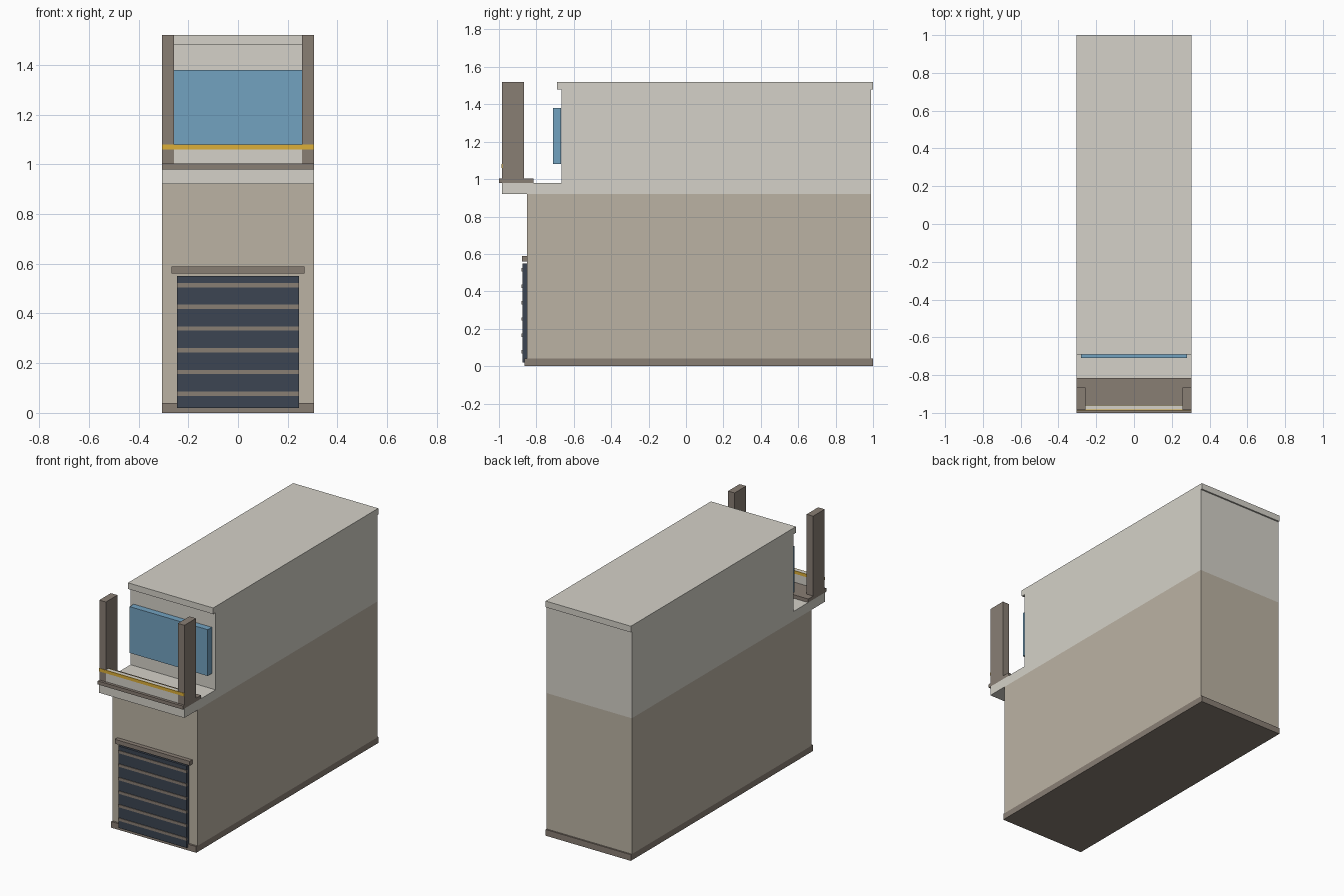
import bpy, bmesh

if "Cube" in bpy.data.objects:
    bpy.data.objects.remove(bpy.data.objects["Cube"])


def material(name, color):
    m = bpy.data.materials.new(name)
    m.diffuse_color = (*color, 1)
    m.use_nodes = True
    m.node_tree.nodes["Principled BSDF"].inputs["Base Color"].default_value = m.diffuse_color
    return m


CREAM = material("cream_plaster", (0.66, 0.64, 0.58))
TAN = material("tan_wall", (0.50, 0.45, 0.37))
BROWN = material("brown_trim", (0.25, 0.21, 0.175))
DARK = material("dark_shutter", (0.045, 0.06, 0.085))
BLUE = material("blue_glass", (0.17, 0.36, 0.53))
YELLOW = material("yellow_band", (0.72, 0.43, 0.04))


def mesh_object(name, bm, mat):
    bmesh.ops.recalc_face_normals(bm, faces=bm.faces[:])
    me = bpy.data.meshes.new(name)
    bm.to_mesh(me)
    bm.free()
    me.materials.append(mat)
    ob = bpy.data.objects.new(name, me)
    bpy.context.collection.objects.link(ob)
    return ob


def box(name, x, y, z, mat):
    """Box spanning the given (min, max) ranges."""
    bm = bmesh.new()
    bmesh.ops.create_cube(bm, size=1)
    for v in bm.verts:
        v.co = [r[0] if c < 0 else r[1] for c, r in zip(v.co, (x, y, z))]
    return mesh_object(name, bm, mat)


def side_profile(name, half_width, points, mat):
    """Extrude a (y, z) outline across x."""
    bm = bmesh.new()
    face = bm.faces.new([bm.verts.new((-half_width, y, z)) for y, z in points])
    ext = bmesh.ops.extrude_face_region(bm, geom=[face])
    moved = [g for g in ext["geom"] if isinstance(g, bmesh.types.BMVert)]
    bmesh.ops.translate(bm, verts=moved, vec=(2 * half_width, 0, 0))
    return mesh_object(name, bm, mat)


W = 0.305
FULL = (-W, W)

# Ground floor with plinth
box("plinth", FULL, (-0.863, 1.0), (0, 0.04), BROWN)
box("ground_floor", FULL, (-0.85, 0.99), (0.04, 0.92), TAN)

# Upper floor and balcony slab, one stepped outline
side_profile("upper_floor", W, [
    (-0.985, 0.92), (0.99, 0.92), (0.99, 1.48),
    (-0.665, 1.48), (-0.665, 0.98), (-0.985, 0.98)], CREAM)
box("roof_slab", FULL, (-0.69, 1.0), (1.48, 1.52), CREAM)

# Window
box("window", (-0.28, 0.28), (-0.71, -0.668), (1.08, 1.38), BLUE)

# Balcony: edge trim, parapet with coloured bands, corner posts
box("balcony_edge", FULL, (-1.0, -0.815), (0.98, 1.003), BROWN)
box("parapet", (-0.26, 0.26), (-0.982, -0.96), (1.003, 1.08), CREAM)
box("front_band", FULL, (-0.987, -0.982), (1.06, 1.08), YELLOW)
box("back_band", (-0.26, 0.26), (-0.96, -0.957), (1.06, 1.08), YELLOW)
for side, s in (("left", -1), ("right", 1)):
    xs = sorted((s * 0.258, s * W))
    box(side + "_post", xs, (-0.984, -0.866), (1.003, 1.52), BROWN)

# Roller shutter with slats and lintel
box("shutter", (-0.245, 0.245), (-0.875, -0.85), (0.02, 0.55), DARK)
for i in range(6):
    z = 0.077 + i * 0.0875
    box(f"shutter_slat_{i + 1}", (-0.245, 0.245), (-0.879, -0.868),
        (z - 0.009, z + 0.009), BROWN)
box("shutter_lintel", (-0.268, 0.268), (-0.878, -0.85), (0.56, 0.588), BROWN)
